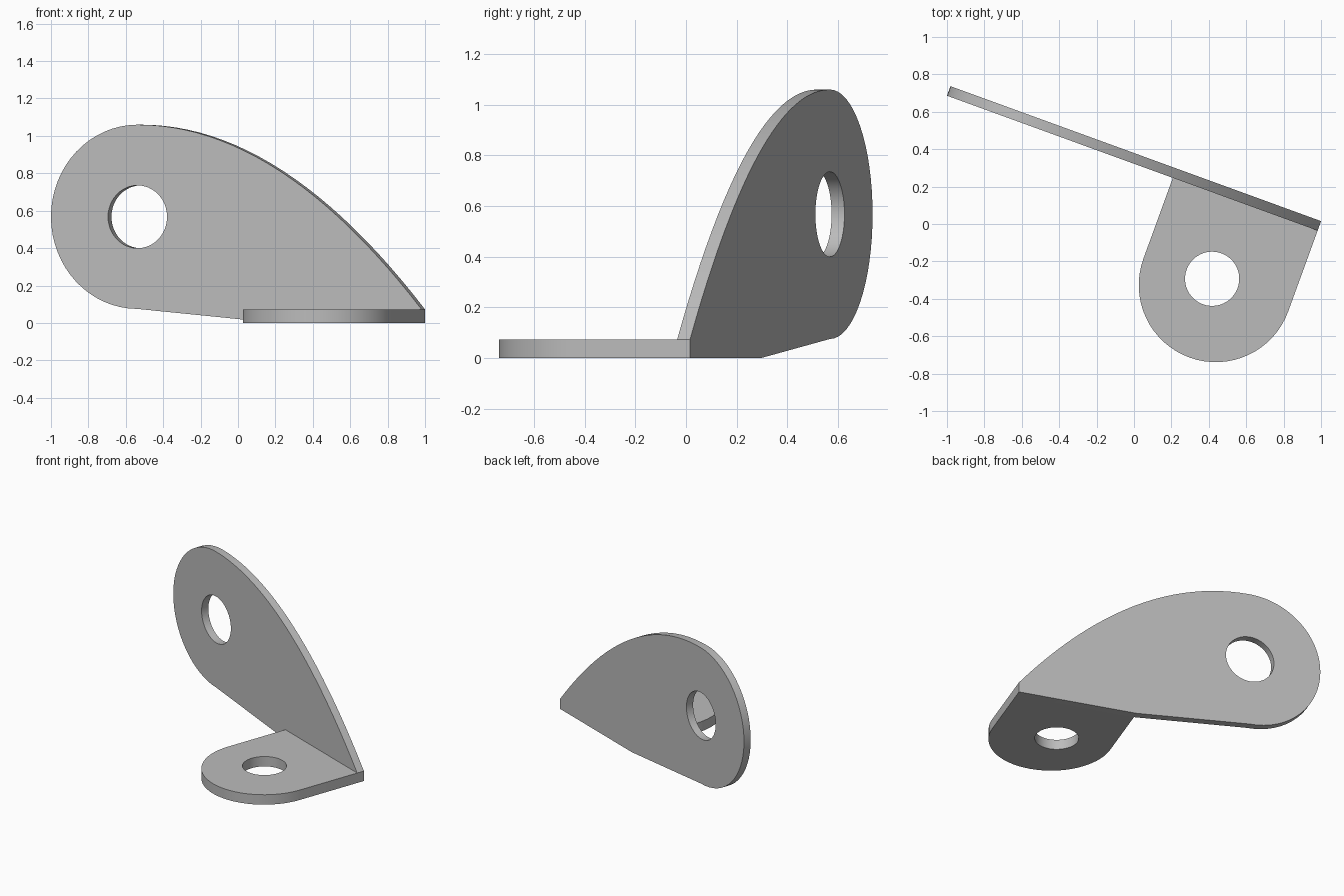
import bpy, bmesh
from math import sin, cos, pi, radians
from mathutils import Matrix, Vector

if "Cube" in bpy.data.objects:
    bpy.data.objects.remove(bpy.data.objects["Cube"])

steel = bpy.data.materials.new("plain grey")
steel.use_nodes = True
grey = (0.5, 0.5, 0.5, 1)
steel.diffuse_color = grey
steel.node_tree.nodes["Principled BSDF"].inputs["Base Color"].default_value = grey


def arc(cx, cy, r, start, end, n):
    """Points on an arc, angles in degrees."""
    return [(cx + r * cos(radians(start + (end - start) * i / n)),
             cy + r * sin(radians(start + (end - start) * i / n))) for i in range(n + 1)]


def plate(name, outline, hole, depth, matrix):
    """Fill an outline with a hole and thicken it along local z."""
    bm = bmesh.new()
    edges = []
    for loop in (outline, hole):
        verts = [bm.verts.new((x, y, 0)) for x, y in loop]
        edges += [bm.edges.new((v, verts[i - 1])) for i, v in enumerate(verts)]
    bmesh.ops.triangle_fill(bm, use_beauty=True, use_dissolve=False, edges=edges)
    ext = bmesh.ops.extrude_face_region(bm, geom=bm.faces[:], use_keep_orig=True)
    moved = [v for v in ext["geom"] if isinstance(v, bmesh.types.BMVert)]
    bmesh.ops.translate(bm, verts=moved, vec=(0, 0, depth))
    bmesh.ops.recalc_face_normals(bm, faces=bm.faces[:])
    bm.transform(matrix)
    mesh = bpy.data.meshes.new(name)
    bm.to_mesh(mesh)
    bm.free()
    mesh.materials.append(steel)
    obj = bpy.data.objects.new(name, mesh)
    bpy.context.collection.objects.link(obj)
    bpy.ops.object.select_all(action="DESELECT")
    obj.select_set(True)
    bpy.context.view_layer.objects.active = obj
    bpy.ops.object.shade_smooth_by_angle(angle=radians(30))
    return obj


# Frame along the turned upright: across it, through it, and up
turn = radians(-20)
along = Vector((cos(turn), sin(turn), 0))
back = Vector((-sin(turn), cos(turn), 0))
up = Vector((0, 0, 1))
origin = Vector((-1, 0.686, 0))


def frame(x, y, z):
    return Matrix.Translation(origin) @ Matrix((x, y, z)).transposed().to_4x4()


length, bend = 2.109, 1.285
thick, base = 0.054, 0.072

# Upright plate: round end, swept top edge, short straight foot
r, cz = 0.4925, 0.5675
sweep = [(r + (length - r) * t / 24, cz + r - (cz + r - base) * (t / 24) ** 2)
         for t in range(24, 0, -1)]
outline = [(bend, 0), (length, 0)] + sweep + arc(r, cz, r, 90, 270, 32)
plate("upright_plate", outline, arc(r, cz, 0.168, 0, 360, 48)[:-1], thick,
      frame(along, up, back))

# Base flange: straight sides, round front end
mid, half, reach = (bend + length) / 2, (length - bend) / 2, -0.46
outline = [(length, 0), (bend, 0)] + arc(mid, reach, half, 180, 360, 32)
plate("base_flange", outline, arc(mid - 0.03, -0.435, 0.145, 0, 360, 48)[:-1], base,
      frame(along, back, up))
